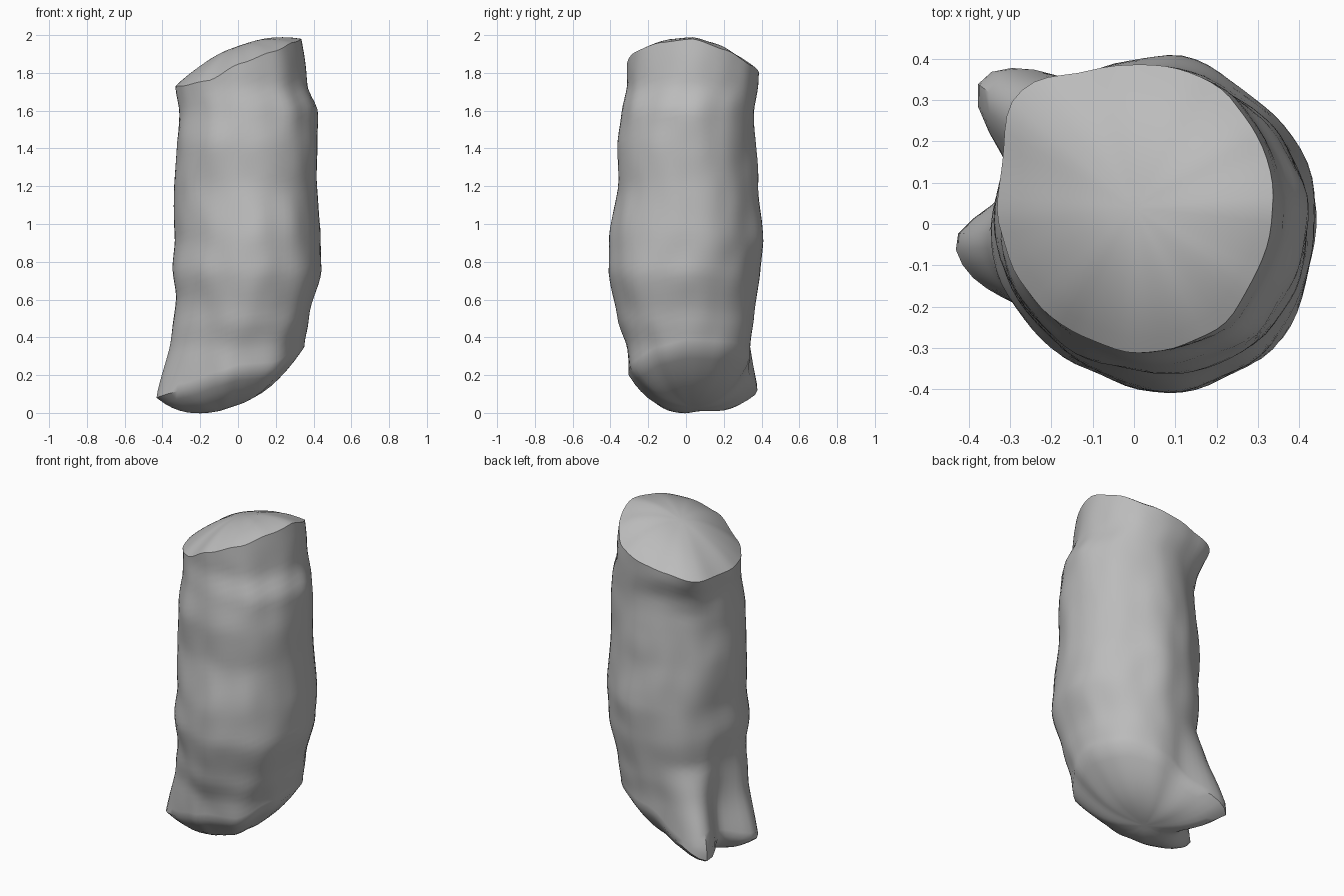
import bpy, bmesh, math
from mathutils import Vector, noise

cube = bpy.data.objects.get("Cube")
if cube:
    bpy.data.objects.remove(cube, do_unlink=True)

SIDES, ROWS, CAP_RINGS = 72, 44, 10

# Half-outlines of the body: height, -x, +x, -y, +y
SECTIONS = [
    (0.05, .31, .33, .30, .33), (0.35, .31, .35, .32, .34),
    (0.50, .32, .38, .36, .36), (0.75, .35, .44, .41, .39),
    (0.92, .33, .43, .40, .41), (1.20, .34, .42, .36, .38),
    (1.42, .33, .42, .37, .37), (1.60, .31, .42, .34, .36),
    (1.74, .33, .37, .31, .38), (2.00, .33, .33, .32, .39)]
# Rim heights around the body: angle, height
BOTTOM_RIM = [(0, .35), (45, .34), (90, .28), (120, .16), (140, .08), (165, .12),
              (190, .08), (215, .12), (245, .18), (270, .22), (300, .23), (330, .31), (360, .35)]
TOP_RIM = [(0, 1.98), (30, 1.92), (60, 1.84), (90, 1.80), (115, 1.77), (138, 1.74), (170, 1.73),
           (205, 1.73), (240, 1.76), (270, 1.85), (300, 1.91), (330, 1.96), (360, 1.98)]


def smooth_lookup(table, key):
    """Eased values between the two table rows around key."""
    key = min(max(key, table[0][0]), table[-1][0])
    for a, b in zip(table, table[1:]):
        if key <= b[0]:
            t = (key - a[0]) / (b[0] - a[0])
            t = 0.5 * t + 0.5 * t * t * (3 - 2 * t)
            return [p + (q - p) * t for p, q in zip(a[1:], b[1:])]


def bump(value, centre, below, above):
    """Bell curve with its own width on each side."""
    return math.exp(-((value - centre) / (below if value < centre else above)) ** 2)


def ramp(z, start, end):
    return min(max((z - start) / (end - start), 0), 1)


def body_point(angle, z):
    """Point on the lumpy skin at an angle in degrees and a height."""
    left, right, front, back = smooth_lookup(SECTIONS, z)
    c, s = math.cos(math.radians(angle)), math.sin(math.radians(angle))
    # pulled-out corners at the bottom and a small one at the top
    push = ramp(z, .58, .14) * .195 * bump(angle, 139, 21, 14)
    push += ramp(z, .62, .09) * .13 * bump(angle, 189, 12, 26)
    push += ramp(z, 1.5, 1.74) * .06 * bump(angle, 138, 20, 16)
    # groove between the bottom corners
    push -= .03 * bump(angle, 163, 13, 13) * bump(z, .45, .35, .35)
    # flatter front right, fuller front left
    belly = bump(z, .85, .6, .6)
    push += belly * (.018 * bump(angle, 318, 22, 22) - .028 * bump(angle, 235, 24, 24))
    push += noise.noise(Vector((c * 1.9, s * 1.9, z * 2.6))) * .013
    push += noise.noise(Vector((c * 3 + 5, s * 3, z * 5))) * .008
    cx, cy = (right - left) / 2, (back - front) / 2
    rx, ry = (right + left) / 2, (back + front) / 2
    return Vector((cx + (rx + push) * c, cy + (ry + push) * s, z))


bm = bmesh.new()
angles = [360 * i / SIDES for i in range(SIDES)]
rings = []

# Skin between the two slanted rims
for row in range(ROWS + 1):
    t = row / ROWS
    ring = []
    for a in angles:
        z0, z1 = smooth_lookup(BOTTOM_RIM, a)[0], smooth_lookup(TOP_RIM, a)[0]
        ring.append(bm.verts.new(body_point(a, z0 + (z1 - z0) * t)))
    rings.append(ring)


def bridge(lower, upper):
    for i in range(SIDES):
        j = (i + 1) % SIDES
        bm.faces.new((lower[i], lower[j], upper[j], upper[i]))


for lower, upper in zip(rings, rings[1:]):
    bridge(lower, upper)


def add_cap(rim, centre, slope, radius, bulge, power, upward):
    """Close a rim with rings that settle into a slanted round dome."""
    previous = rim
    for k in range(1, CAP_RINGS):
        s = 1 - k / CAP_RINGS
        ring = []
        for v in rim:
            flat = Vector((v.co.x - centre.x, v.co.y - centre.y, 0))
            uneven = v.co.z - centre.z - slope.dot(flat)
            p = centre + flat.normalized() * s * (radius + (flat.length - radius) * s)
            p.z += slope.dot(p - centre) + uneven * s ** 2 + bulge * (1 - s ** power)
            p.z += noise.noise(p * 5) * .01 * (1 - s)
            ring.append(bm.verts.new(p))
        bridge(*((previous, ring) if upward else (ring, previous)))
        previous = ring
    tip = bm.verts.new(centre + Vector((0, 0, bulge)))
    for i in range(SIDES):
        a, b = previous[i], previous[(i + 1) % SIDES]
        bm.faces.new((a, b, tip) if upward else (b, a, tip))


add_cap(rings[-1], Vector((0, .04, 1.855)), Vector((.38, -.05, 0)), .34, .085, 2.2, True)
add_cap(rings[0], Vector((-.05, .03, .19)), Vector((.3, .06, 0)), .36, -.16, 2.8, False)

mesh = bpy.data.meshes.new("lumpy_bolster")
bm.to_mesh(mesh)
bm.free()
body = bpy.data.objects.new("lumpy_bolster", mesh)
bpy.context.collection.objects.link(body)

# Plain grey cloth
grey = bpy.data.materials.new("plain_grey")
grey.use_nodes = True
colour = (0.5, 0.5, 0.5, 1)
grey.diffuse_color = colour
grey.node_tree.nodes["Principled BSDF"].inputs["Base Color"].default_value = colour
mesh.materials.append(grey)

bpy.context.view_layer.objects.active = body
body.select_set(True)
bpy.ops.object.shade_smooth_by_angle(angle=math.radians(40))
